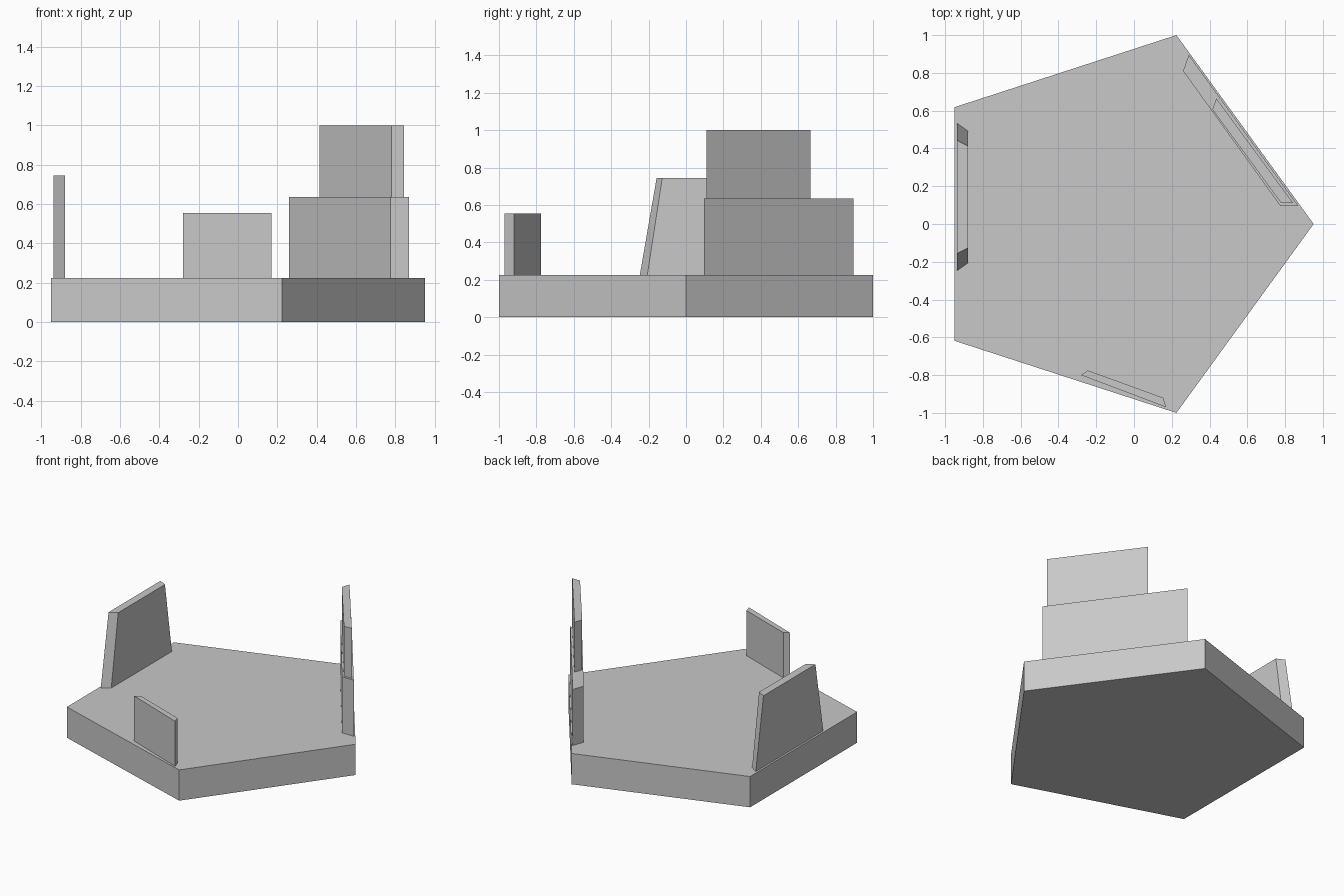
import bpy
import bmesh
from math import cos, sin, tau

if "Cube" in bpy.data.objects:
    bpy.data.objects.remove(bpy.data.objects["Cube"], do_unlink=True)

GREY = (0.58, 0.58, 0.58, 1)
stone = bpy.data.materials.new("light grey")
stone.use_nodes = True
stone.diffuse_color = GREY
stone.node_tree.nodes["Principled BSDF"].inputs["Base Color"].default_value = GREY


def prism(name, bottom, z0, z1, top=None):
    """Solid between two outlines with the same number of corners."""
    bm = bmesh.new()
    low = [bm.verts.new((x, y, z0)) for x, y in bottom]
    high = [bm.verts.new((x, y, z1)) for x, y in top or bottom]
    bm.faces.new(low)
    bm.faces.new(high)
    n = len(low)
    for i in range(n):
        j = (i + 1) % n
        bm.faces.new((low[i], low[j], high[j], high[i]))
    bmesh.ops.recalc_face_normals(bm, faces=bm.faces)
    mesh = bpy.data.meshes.new(name)
    bm.to_mesh(mesh)
    bm.free()
    mesh.materials.append(stone)
    obj = bpy.data.objects.new(name, mesh)
    bpy.context.collection.objects.link(obj)
    return obj


def side_outline(outer, inner, reach_out, reach_in, mid):
    """Outline of a wall along y, mitred at both ends."""
    return [(outer, mid - reach_out), (inner, mid - reach_in),
            (inner, mid + reach_in), (outer, mid + reach_out)]


# Pentagonal floor slab
FLOOR = 0.225
R = 2 / (2 * sin(tau / 5))
shift = R * (1 - cos(tau * 2 / 5)) / 2 - R
corners = [(shift + R * cos(tau * i / 5), R * sin(tau * i / 5)) for i in range(5)]
prism("floor_slab", corners, 0, FLOOR)

# Tapered wall on the right side
prism("right_wall",
      side_outline(-0.937, -0.88, 0.39, 0.35, 0.143), FLOOR, 0.745,
      side_outline(-0.937, -0.88, 0.30, 0.27, 0.143))

# Low wall along the front edge
prism("front_wall",
      [(-0.28, -0.80), (0.17, -0.97), (0.155, -0.92), (-0.245, -0.775)],
      FLOOR, 0.555)

# Stepped wall along the back left edge
prism("back_wall_lower",
      [(0.29, 0.895), (0.26, 0.81), (0.775, 0.095), (0.87, 0.095)],
      FLOOR, 0.635)
prism("back_wall_upper",
      [(0.436, 0.665), (0.415, 0.606), (0.78, 0.11), (0.843, 0.11)],
      0.635, 1.0)
